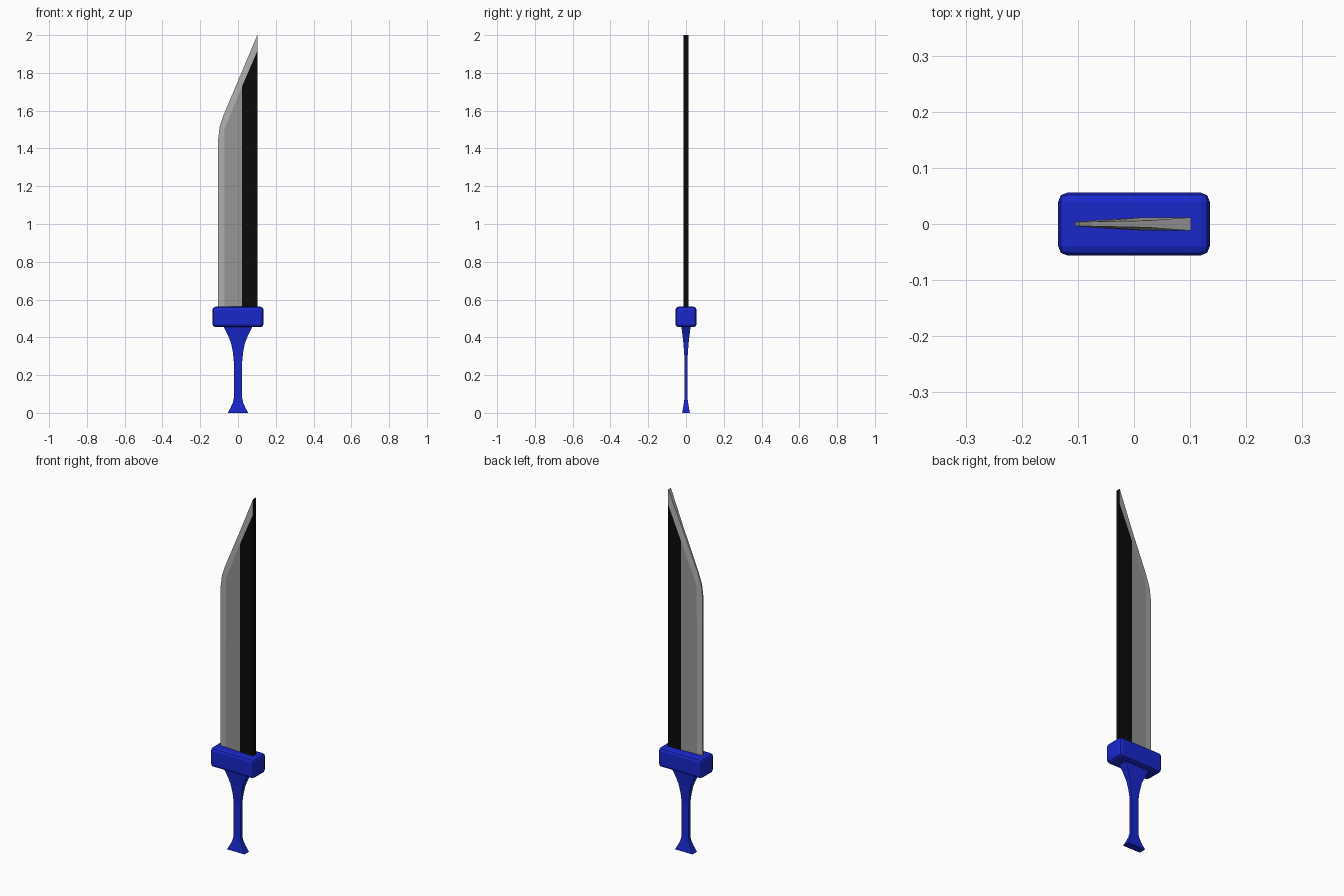
import bpy, bmesh

if "Cube" in bpy.data.objects:
    bpy.data.objects.remove(bpy.data.objects["Cube"])


def material(name, rgb):
    m = bpy.data.materials.new(name)
    m.diffuse_color = (*rgb, 1)
    m.use_nodes = True
    m.node_tree.nodes["Principled BSDF"].inputs["Base Color"].default_value = m.diffuse_color
    return m


def make_object(name, bm, mats):
    bmesh.ops.recalc_face_normals(bm, faces=bm.faces)
    me = bpy.data.meshes.new(name)
    bm.to_mesh(me)
    bm.free()
    for m in mats:
        me.materials.append(m)
    ob = bpy.data.objects.new(name, me)
    bpy.context.collection.objects.link(ob)
    return ob


blue = material("blue", (0.01, 0.02, 0.6))
black = material("black", (0.003, 0.003, 0.003))
grey = material("steel", (0.3, 0.3, 0.3))
light = material("edge_steel", (0.42, 0.42, 0.42))

# Blade: points as (x, z, half thickness), one side mirrored to the other
P = {
    "e0": (-0.105, 0.54, 0.004), "e1": (-0.105, 1.45, 0.004),
    "e2": (-0.097, 1.515, 0.004), "e3": (-0.075, 1.58, 0.004),
    "e4": (0.022, 1.81, 0.006), "tip": (0.102, 2.0, 0.012),
    "i0": (-0.072, 0.54, 0.0065), "i1": (-0.071, 1.505, 0.0065),
    "r0": (0.022, 0.54, 0.012), "r1": (0.022, 1.73, 0.012),
    "s0": (0.102, 0.54, 0.012), "s1": (0.102, 1.915, 0.012),
}
side_faces = [  # corner names, material slot (0 edge, 1 body, 2 spine)
    ("e0 i0 i1 e1", 0), ("e1 i1 e2", 0), ("e2 i1 e3", 0),
    ("e3 i1 r1 e4", 0), ("e4 r1 s1 tip", 0),
    ("i0 r0 r1 i1", 1), ("r0 s0 s1 r1", 2),
]
rim = "e0 e1 e2 e3 e4 tip s1 s0 r0 i0".split()
bm = bmesh.new()
sides = [{k: bm.verts.new((x, s * t, z)) for k, (x, z, t) in P.items()} for s in (-1, 1)]
for vs in sides:
    for names, slot in side_faces:
        bm.faces.new([vs[n] for n in names.split()]).material_index = slot
for a, b in zip(rim, rim[1:] + rim[:1]):
    f = bm.faces.new([sides[0][a], sides[0][b], sides[1][b], sides[1][a]])
    f.material_index = 2 if a in ("tip", "s1") else 0
make_object("blade", bm, [light, grey, black])

# Guard: bevelled block
bm = bmesh.new()
bmesh.ops.create_cube(bm, size=1)
for v in bm.verts:
    v.co = (v.co.x * 0.27, v.co.y * 0.112, 0.508 + v.co.z * 0.108)
guard = make_object("guard", bm, [blue])
bev = guard.modifiers.new("bevel", "BEVEL")
bev.width = 0.016
bev.segments = 2

# Grip: rectangular sections (z, half width, half depth), flared at both ends
sections = [
    (0.0, 0.054, 0.020), (0.03, 0.038, 0.015), (0.055, 0.027, 0.011),
    (0.08, 0.022, 0.008), (0.27, 0.022, 0.007), (0.32, 0.027, 0.010),
    (0.37, 0.037, 0.014), (0.415, 0.055, 0.019), (0.46, 0.078, 0.025),
]
bm = bmesh.new()
rings = [[bm.verts.new((sx * w, sy * d, z)) for sx, sy in ((-1, -1), (1, -1), (1, 1), (-1, 1))]
         for z, w, d in sections]
for lo, hi in zip(rings, rings[1:]):
    for i in range(4):
        j = (i + 1) % 4
        bm.faces.new([lo[i], lo[j], hi[j], hi[i]])
bm.faces.new(rings[0])
bm.faces.new(rings[-1])
make_object("grip", bm, [blue])
